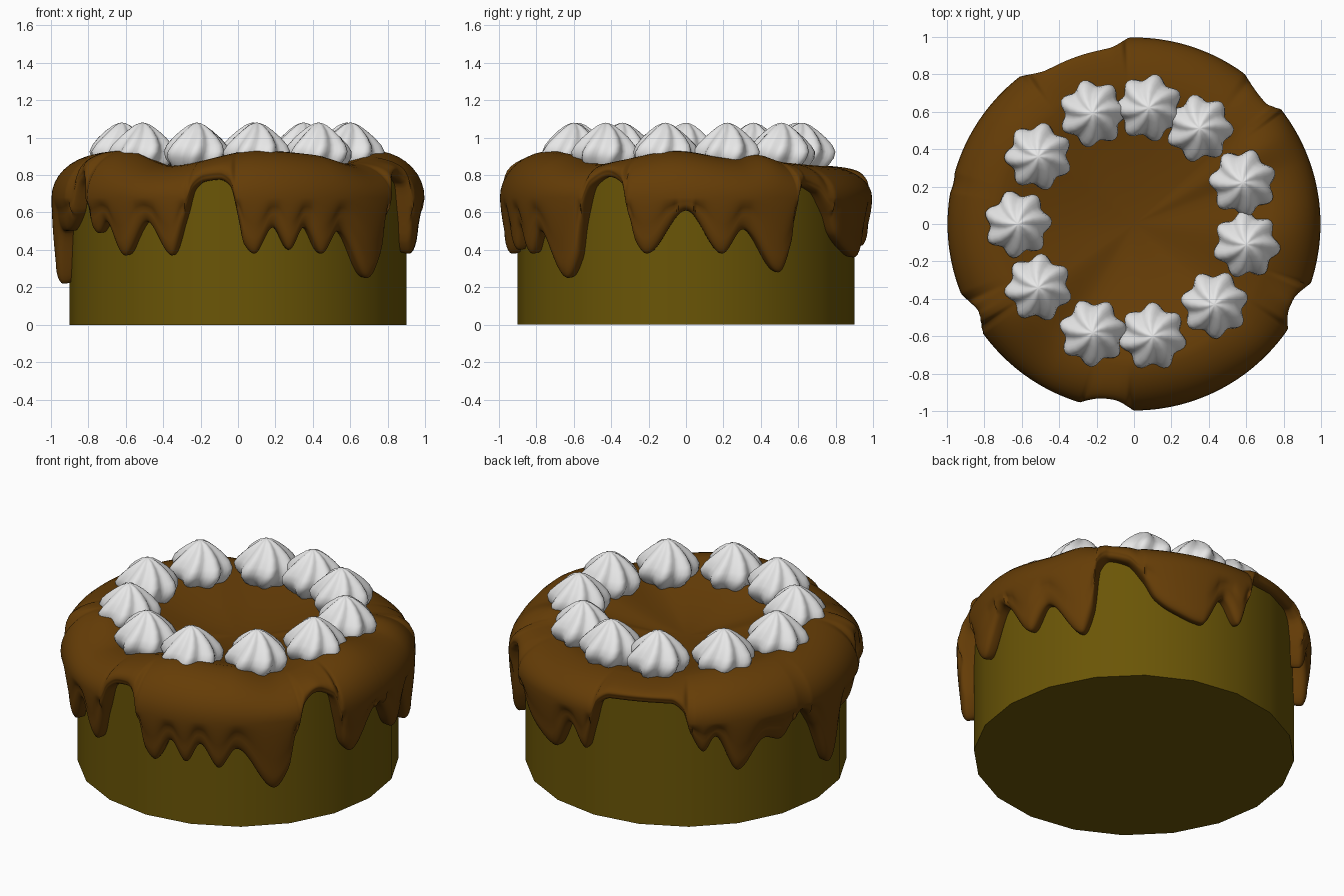
import bpy, math
from math import sin, cos, pi, radians

if "Cube" in bpy.data.objects:
    bpy.data.objects.remove(bpy.data.objects["Cube"])


def material(name, rgb):
    m = bpy.data.materials.new(name)
    m.diffuse_color = (*rgb, 1)
    m.use_nodes = True
    m.node_tree.nodes["Principled BSDF"].inputs["Base Color"].default_value = m.diffuse_color
    return m


SPONGE = material("sponge", (0.145, 0.092, 0.002))
CHOCOLATE = material("chocolate", (0.13, 0.046, 0.002))
CREAM = material("cream", (0.8, 0.8, 0.8))


def make_object(name, verts, faces, mat, angle):
    me = bpy.data.meshes.new(name)
    me.from_pydata(verts, [], faces)
    me.materials.append(mat)
    ob = bpy.data.objects.new(name, me)
    bpy.context.collection.objects.link(ob)
    bpy.ops.object.select_all(action='DESELECT')
    ob.select_set(True)
    bpy.context.view_layer.objects.active = ob
    bpy.ops.object.shade_smooth_by_angle(angle=radians(angle))
    return ob


def loft(rings):
    """Skin closed rings from bottom to top."""
    n = len(rings[0])
    verts = [p for ring in rings for p in ring]
    faces = []
    for j in range(len(rings) - 1):
        for i in range(n):
            k = (i + 1) % n
            faces.append((j * n + i, j * n + k, (j + 1) * n + k, (j + 1) * n + i))
    return verts, faces


def close_top(verts, faces, n, tip):
    base = len(verts) - n
    verts.append(tip)
    faces += [(base + i, base + (i + 1) % n, len(verts) - 1) for i in range(n)]


def keyed(keys, a):
    """Periodic monotone cubic interpolation of (degrees, value) keys."""
    n = len(keys)
    a = (a - keys[0][0]) % 360 + keys[0][0]

    def key(i):
        return keys[i % n][0] + 360 * (i // n), keys[i % n][1]

    def secant(i):
        (p, u), (q, w) = key(i), key(i + 1)
        return (w - u) / (q - p)

    def slope(i):
        s, t = secant(i - 1), secant(i)
        return 2 * s * t / (s + t) if s * t > 0 else 0

    i = max(k for k in range(n) if keys[k][0] <= a)
    (p, u), (q, w) = key(i), key(i + 1)
    h = q - p
    t = (a - p) / h
    return (u * (1 + 2 * t) * (1 - t) ** 2 + h * slope(i) * t * (1 - t) ** 2
            + w * t * t * (3 - 2 * t) + h * slope(i + 1) * t * t * (t - 1))


# Sponge body: twenty-sided drum
rings = [[(0.9 * cos(i * pi / 10), 0.9 * sin(i * pi / 10), z) for i in range(20)]
         for z in (0, 0.8)]
v, f = loft(rings)
f.append(tuple(reversed(range(20))))
make_object("sponge_body", v, f, SPONGE, 30)

# Lower edge of the icing around the cake: drip tips, notches and arches
DRIPS = [(-177, .22), (-170, .5), (-164, .5), (-156, .6), (-153, .75), (-149.5, .79),
         (-147, .74), (-145.5, .54), (-142.5, .49), (-138, .55), (-130, .37), (-121, .55),
         (-112, .37), (-107, .58), (-104.5, .72), (-101, .765), (-96, .775), (-92.5, .74),
         (-90, .58), (-88, .43), (-84.6, .38), (-78.5, .52), (-73, .40), (-68, .52),
         (-61.5, .38), (-55.5, .50), (-42.5, .25), (-37.5, .36), (-35.4, .55), (-32, .74),
         (-26.5, .79), (-21, .75), (-18.8, .6), (-16.5, .44), (-13, .38), (0, .61),
         (12, .38), (19, .51), (32, .28), (36, .42), (37.8, .68), (41, .74), (47.5, .71),
         (53, .6), (57.5, .48), (64, .41), (74, .36), (82, .55), (88.5, .42), (91.5, .57),
         (94, .72), (98, .76), (120, .77), (124, .73), (126.5, .6), (131, .48),
         (135, .57), (143, .35), (153, .52), (159, .49), (167, .64), (174, .5)]
# Height of the icing rim
RIM = [(-180, .91), (-145, .93), (-119, .85), (-82, .93), (-58, .91), (-39, .86), (-4, .93),
       (20, .89), (30, .91), (42, .87), (80, .85), (110, .85), (143, .90)]


def icing_column(a):
    """Icing section from lower inner edge to the centre, as (radius, height) pairs."""
    zb, top = keyed(DRIPS, a), keyed(RIM, a)
    mean = sum(keyed(DRIPS, a + d) for d in range(-4, 5, 2)) / 5
    R = 0.94 + 0.055 * min(1, max(0, (0.78 - mean) / 0.2))
    zs = max(0.68, zb + 0.04)
    d = min(0.11, (zs - zb) * 0.6)
    low = R - 0.022 if zs - zb > 0.1 else R - 0.005
    mid = 0.885 + (low - 0.885) * 0.55      # radius of the lowest point
    pts = [(0.88, zb + 0.3 * d)]
    for i in range(10):                     # rounded drip edge
        t = (i - 3) / 6 * pi / 2
        if t < 0:
            pts.append((mid + (mid - 0.88) * sin(t * 1.5), zb + 0.2 * d * (1 - cos(t * 1.5))))
        else:
            pts.append((mid + (low - mid) * sin(t), zb + d * (1 - cos(t))))
    for i in range(1, 5):                   # side wall
        t = i / 4
        pts.append((low + (R - low) * sin(t * pi / 2), zb + d + (zs - zb - d) * t))
    for i in range(1, 10):                  # rounded shoulder
        t = i / 9 * pi / 2
        pts.append((0.72 + (R - 0.72) * cos(t), zs + (top - zs) * sin(t)))
    for r in (0.62, 0.5, 0.35, 0.18):       # dished top
        k = r / 0.72
        pts.append((r, 0.765 + (top - 0.765) * (k * k * (1.6 - 0.6 * k))))
    return pts


N = 600
columns = []
for i in range(N):
    a = i * 360 / N
    columns.append([(r * cos(radians(a)), r * sin(radians(a)), z) for r, z in icing_column(a)])
v, f = loft([list(ring) for ring in zip(*columns)])
close_top(v, f, N, (0, 0, 0.765))
make_object("chocolate_icing", v, f, CHOCOLATE, 60)

# Piped cream stars: seven twisted lobes with a pointed top
SPOTS = [(-.22, .59), (.08, .62), (.35, .51), (.58, .22), (.60, -.11), (.43, -.43),
         (.10, -.60), (-.22, -.58), (-.51, -.34), (-.62, 0), (-.51, .36)]
PROFILE = [(.09, .81), (.135, .85), (.16, .89), (.165, .925), (.148, .96),
           (.115, 1.0), (.078, 1.036), (.042, 1.065), (.016, 1.077)]


def cream_star(index, cx, cy):
    n, rings = 56, []
    for r, z in PROFILE:
        ring = []
        for i in range(n):
            a = 2 * pi * i / n
            rr = r * (1 + 0.11 * cos(7 * a))
            b = a + 2.2 * (z - 0.9) + index * 1.3
            ring.append((cx + rr * cos(b), cy + rr * sin(b), z))
        rings.append(ring)
    verts, faces = loft(rings)
    close_top(verts, faces, n, (cx, cy, 1.08))
    faces.append(tuple(reversed(range(n))))
    make_object(f"cream_star_{index + 1}", verts, faces, CREAM, 60)


for i, (x, y) in enumerate(SPOTS):
    cream_star(i, x, y)
